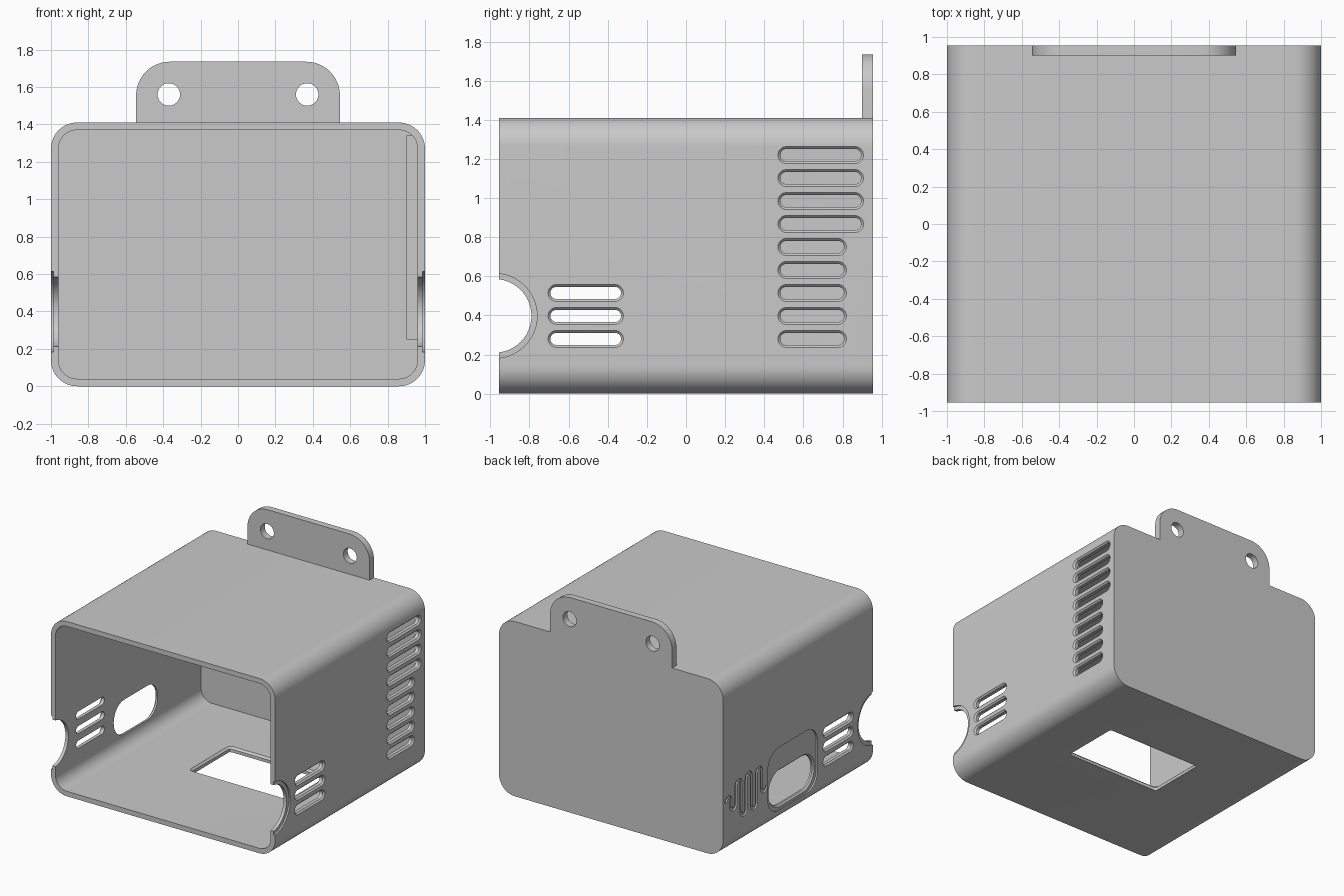
import bpy, bmesh, math

cube = bpy.data.objects.get("Cube")
if cube:
    bpy.data.objects.remove(cube, do_unlink=True)

grey = bpy.data.materials.new("plain_grey")
grey.use_nodes = True
grey.diffuse_color = (0.59, 0.59, 0.59, 1)
grey.node_tree.nodes["Principled BSDF"].inputs["Base Color"].default_value = grey.diffuse_color

W, D, H, WALL = 1.0, 0.955, 1.41, 0.04


def rounded(u0, u1, v0, v1, r, r_low=None, n=8):
    """Rounded rectangle outline; r_low is the radius of the two lower corners."""
    r_low = r if r_low is None else r_low
    corners = [(u1, v1, -1, -1, r), (u0, v1, 1, -1, r),
               (u0, v0, 1, 1, r_low), (u1, v0, -1, 1, r_low)]
    pts = []
    for k, (u, v, su, sv, rad) in enumerate(corners):
        if rad == 0:
            pts.append((u, v))
            continue
        for i in range(n + 1):
            a = math.pi / 2 * (k + i / n)
            pts.append((u + su * rad + rad * math.cos(a), v + sv * rad + rad * math.sin(a)))
    # drop coincident points on full round ends
    return [p for i, p in enumerate(pts) if math.dist(p, pts[i - 1]) > 1e-4]


def circle(u, v, r, n=48):
    return [(u + r * math.cos(math.tau * i / n), v + r * math.sin(math.tau * i / n)) for i in range(n)]


def ribbon(path, half):
    """Outline of a band of constant width along an open path."""
    left, right = [], []
    for i, (u, v) in enumerate(path):
        a, b = path[max(i - 1, 0)], path[min(i + 1, len(path) - 1)]
        length = math.dist(a, b)
        nu, nv = (a[1] - b[1]) / length * half, (b[0] - a[0]) / length * half
        left.append((u + nu, v + nv))
        right.append((u - nu, v - nv))
    return left + right[::-1]


def loft(name, axis, rings):
    """Solid through (position, outline) rings stacked along an axis."""
    place = {"x": lambda p, u, v: (p, u, v),
             "y": lambda p, u, v: (u, p, v),
             "z": lambda p, u, v: (u, v, p)}[axis]
    bm = bmesh.new()
    loops = [[bm.verts.new(place(p, u, v)) for u, v in outline] for p, outline in rings]
    for a, b in zip(loops, loops[1:]):
        for i in range(len(a)):
            j = (i + 1) % len(a)
            bm.faces.new((a[i], a[j], b[j], b[i]))
    bm.faces.new(loops[0])
    bm.faces.new(loops[-1])
    bmesh.ops.recalc_face_normals(bm, faces=bm.faces)
    me = bpy.data.meshes.new(name)
    bm.to_mesh(me)
    bm.free()
    me.materials.append(grey)
    ob = bpy.data.objects.new(name, me)
    bpy.context.collection.objects.link(ob)
    return ob


def activate(ob):
    bpy.ops.object.select_all(action="DESELECT")
    ob.select_set(True)
    bpy.context.view_layer.objects.active = ob


def cut(target, cutter):
    cutter.hide_render = True
    mod = target.modifiers.new("cut", "BOOLEAN")
    mod.operation, mod.solver, mod.object = "DIFFERENCE", "EXACT", cutter
    activate(target)
    bpy.ops.object.modifier_apply(modifier=mod.name)
    bpy.data.objects.remove(cutter, do_unlink=True)


def chamfered_slot(side, y0, y1, z0, z1, r, base=W, c=0.012):
    """Wall cutter whose mouth flares out at the outer surface."""
    inner = rounded(y0 + c, y1 - c, z0 + c, z1 - c, r - c)
    mouth = rounded(y0, y1, z0, z1, r)
    wide = rounded(y0 - c, y1 + c, z0 - c, z1 + c, r + c)
    return loft("slot_cutter", "x", [(side * (base - 0.15), inner), (side * (base - c), inner),
                                     (side * base, mouth), (side * (base + c), wide)])


# Hollow case, open at the front
shell = rounded(-W, W, 0, H, 0.14, n=14)
case = loft("case", "y", [(-D, shell), (D, shell)])
cavity = rounded(-W + WALL, W - WALL, WALL, H - WALL, 0.1, n=14)
cut(case, loft("cavity", "y", [(-D - 0.1, cavity), (D - 0.055, cavity)]))

# Side vents: a group of three on both sides, a tall stack on the left side
for row in range(9):
    z = 0.28 + 0.1175 * row
    z0, z1 = z - 0.043, z + 0.043
    cut(case, chamfered_slot(1, 0.47, 0.82 if row < 5 else 0.907, z0, z1, 0.043))
    if row < 3:
        for side in (-1, 1):
            cut(case, chamfered_slot(side, -0.705, -0.32, z0, z1, 0.043))

# Round cable notches with a shallow counterbore at the front edges
for side in (-1, 1):
    for radius, depth in ((0.188, 0.1), (0.217, 0.013)):
        ring = circle(-0.978, 0.398, radius)
        cut(case, loft("notch_cutter", "x", [(side * (W - depth), ring), (side * (W + 0.1), ring)]))

# Right side: recessed port panel with a rounded opening
panel = rounded(-0.25, 0.385, 0.11, 0.62, 0.14)
cut(case, loft("panel_cutter", "x", [(-W - 0.1, panel), (-W + 0.013, panel)]))
cut(case, chamfered_slot(-1, -0.225, 0.36, 0.13, 0.43, 0.145, base=W - 0.013))

# Right side: engraved serpentine groove, alternating upper and lower half turns
turns = [0.06, -0.06, 0.15, -0.15, 0.16, -0.15, 0.15, -0.06]
r, path = 0.0325, []
for i, offset in enumerate(turns):
    sign = 1 if offset > 0 else -1
    for k in range(9):
        a = math.pi * k / 8
        path.append((0.92 - r * (2 * i + 1) + r * math.cos(a), 0.4 + offset + sign * r * (math.sin(a) - 1)))
band = ribbon(path, 0.013)
cut(case, loft("groove_cutter", "x", [(-W - 0.1, band), (-W + 0.013, band)]))

# Bevelled rectangular opening in the floor
hx0, hx1, hy0, hy1, c = -0.325, 0.535, -0.13, 0.36, 0.015
hole = rounded(hx0, hx1, hy0, hy1, 0.02, n=3)
flare = rounded(hx0 - c, hx1 + c, hy0 - c, hy1 + c, 0.02 + c, n=3)
cut(case, loft("floor_cutter", "z", [(-0.1, hole), (WALL - c, hole), (WALL, flare), (WALL + 0.05, flare)]))

# Inner rib on the left wall
rib = rounded(0.9, W - 0.03, 0.25, 1.34, 0)
loft("inner_rib", "y", [(0.38, rib), (0.42, rib)])

# Mounting tab with two screw holes
outline = rounded(-0.545, 0.545, H, 1.735, 0.18, r_low=0, n=12)
tab = loft("mounting_tab", "y", [(D - 0.055, outline), (D, outline)])
for x in (-0.37, 0.37):
    ring = circle(x, 1.56, 0.06, 32)
    cut(tab, loft("screw_cutter", "y", [(D - 0.2, ring), (D + 0.1, ring)]))

for ob in (case, tab):
    activate(ob)
    bpy.ops.object.shade_smooth_by_angle(angle=math.radians(30))
